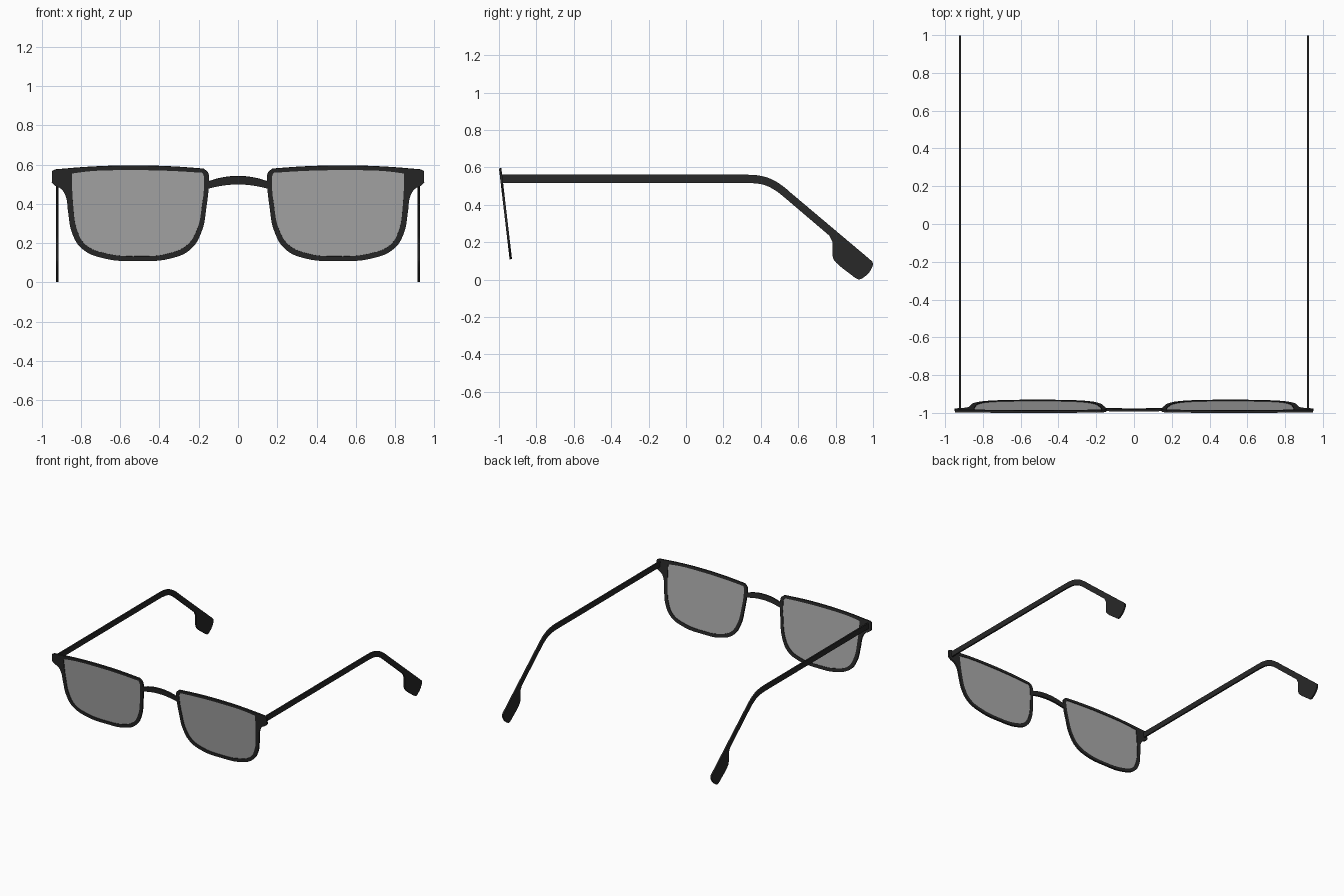
import bpy
from math import radians
from mathutils import Matrix

if "Cube" in bpy.data.objects:
    bpy.data.objects.remove(bpy.data.objects["Cube"])


def material(name, color):
    m = bpy.data.materials.new(name)
    m.diffuse_color = color
    m.use_nodes = True
    m.node_tree.nodes["Principled BSDF"].inputs["Base Color"].default_value = m.diffuse_color
    return m


BLACK = material("black_plastic", (0.021, 0.021, 0.021, 1))
TINT = material("tinted_lens", (0.40, 0.40, 0.40, 1))


def plate(name, outlines, thickness, matrix, mat, mirror=False):
    """Flat part cut from smooth closed outlines; a third item marks a sharp corner."""
    cu = bpy.data.curves.new(name, 'CURVE')
    cu.dimensions = '2D'
    cu.fill_mode = 'BOTH'
    cu.extrude = thickness / 2
    cu.resolution_u = 6
    for pts in outlines:
        sp = cu.splines.new('BEZIER')
        sp.bezier_points.add(len(pts) - 1)
        sp.use_cyclic_u = True
        for bp, p in zip(sp.bezier_points, pts):
            bp.co = (p[0], p[1], 0)
            kind = 'VECTOR' if len(p) > 2 else 'AUTO'
            bp.handle_left_type = bp.handle_right_type = kind
    tmp = bpy.data.objects.new(name + "_curve", cu)
    bpy.context.collection.objects.link(tmp)
    dg = bpy.context.evaluated_depsgraph_get()
    me = bpy.data.meshes.new_from_object(tmp.evaluated_get(dg))
    bpy.data.objects.remove(tmp)
    me.transform(matrix)
    me.materials.clear()
    me.materials.append(mat)
    ob = bpy.data.objects.new(name, me)
    bpy.context.collection.objects.link(ob)
    if mirror:
        ob.modifiers.new("mirror", 'MIRROR').use_mirror_merge = False
    bpy.ops.object.select_all(action='DESELECT')
    ob.select_set(True)
    bpy.context.view_layer.objects.active = ob
    bpy.ops.object.shade_smooth_by_angle(angle=radians(35))
    return ob


# The front is one tilted plane: top forward, bottom back
FRONT = (Matrix.Translation((0, -0.924, 0))
         @ Matrix.Rotation(radians(96.67), 4, 'X')
         @ Matrix.Scale(1.0068, 4, (0, 1, 0)))

opening = [(0.173, 0.50), (0.175, 0.545), (0.183, 0.559, 1), (0.36, 0.569),
           (0.555, 0.572), (0.75, 0.567), (0.847, 0.555, 1), (0.84, 0.395),
           (0.82, 0.267), (0.775, 0.19), (0.67, 0.147), (0.505, 0.133),
           (0.355, 0.147), (0.26, 0.19), (0.21, 0.267), (0.183, 0.395)]

rim = [(0.149, 0.50), (0.151, 0.555), (0.175, 0.579, 1), (0.35, 0.591),
       (0.555, 0.595), (0.75, 0.589), (0.93, 0.575, 1), (0.947, 0.567, 1),
       (0.949, 0.51, 1), (0.935, 0.495), (0.90, 0.475), (0.878, 0.44),
       (0.866, 0.36), (0.845, 0.25), (0.795, 0.172), (0.685, 0.123),
       (0.505, 0.109), (0.34, 0.123), (0.24, 0.17), (0.185, 0.26),
       (0.16, 0.39)]

plate("lens_rims", [rim, opening], 0.013, FRONT, BLACK, mirror=True)
plate("lenses", [opening], 0.004, FRONT, TINT, mirror=True)

# Arched nose bridge
bridge = [(-0.16, 0.512, 1), (-0.08, 0.534), (0, 0.541), (0.08, 0.534),
          (0.16, 0.512, 1), (0.16, 0.476, 1), (0.08, 0.493), (0, 0.499),
          (-0.08, 0.493), (-0.16, 0.476, 1)]
plate("nose_bridge", [bridge], 0.013, FRONT, BLACK)

# Side arms with drooping ear tips, outlined in the side plane
SIDE = Matrix(((0, 0, 1, 0.921), (1, 0, 0, 0), (0, 1, 0, 0), (0, 0, 0, 1)))
arm = [(-0.985, 0.561, 1), (0.32, 0.561, 1), (0.39, 0.556), (0.46, 0.535),
       (0.53, 0.49), (0.56, 0.464, 1), (0.978, 0.112, 1), (0.998, 0.09),
       (0.99, 0.055), (0.95, 0.012), (0.925, 0.001), (0.90, 0.012, 1),
       (0.79, 0.106), (0.784, 0.125, 1), (0.784, 0.20, 1), (0.765, 0.236, 1),
       (0.53, 0.436, 1), (0.48, 0.475), (0.42, 0.505), (0.36, 0.515),
       (0.30, 0.517, 1), (-0.985, 0.517, 1)]
plate("side_arms", [arm], 0.012, SIDE, BLACK, mirror=True)
